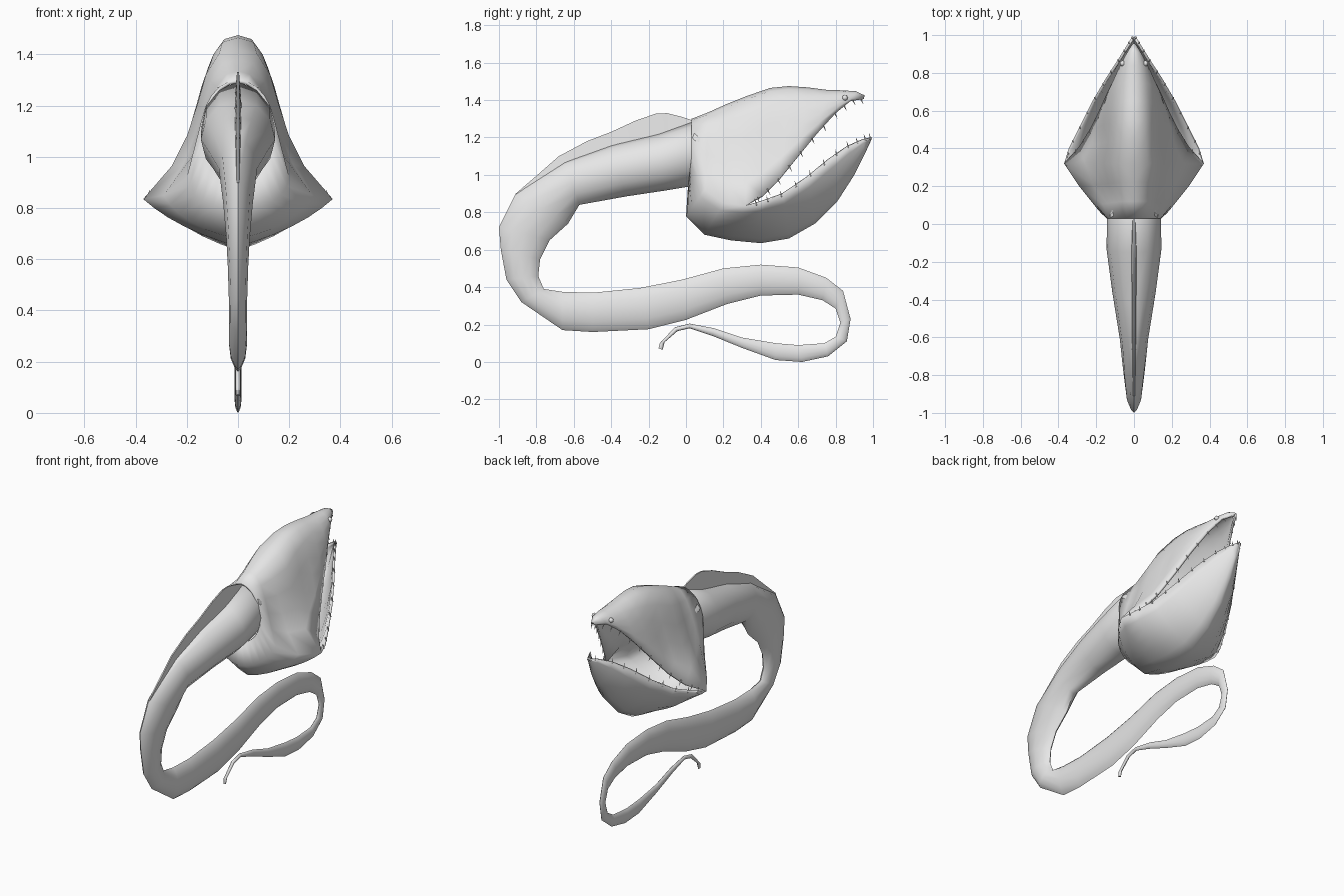
import bpy, bmesh, math
from mathutils import Vector

if "Cube" in bpy.data.objects:
    bpy.data.objects.remove(bpy.data.objects["Cube"])

skin = bpy.data.materials.new("pale_grey_skin")
skin.diffuse_color = (0.8, 0.8, 0.8, 1)
skin.use_nodes = True
skin.node_tree.nodes["Principled BSDF"].inputs["Base Color"].default_value = skin.diffuse_color


def make(name, bm, angle=50):
    bmesh.ops.recalc_face_normals(bm, faces=bm.faces)
    me = bpy.data.meshes.new(name)
    bm.to_mesh(me)
    bm.free()
    ob = bpy.data.objects.new(name, me)
    bpy.context.collection.objects.link(ob)
    me.materials.append(skin)
    bpy.ops.object.select_all(action='DESELECT')
    ob.select_set(True)
    bpy.context.view_layer.objects.active = ob
    bpy.ops.object.shade_smooth_by_angle(angle=math.radians(angle))
    return ob


def loft(bm, rows, closed):
    vs = [[bm.verts.new(p) for p in r] for r in rows]
    n = len(rows[0])
    for a, b in zip(vs, vs[1:]):
        for j in range(n if closed else n - 1):
            k = (j + 1) % n
            bm.faces.new((a[j], a[k], b[k], b[j]))
    return vs


# Body and tail: outer y,z / inner y,z / half width
body = [
    (.12, 1.25, .10, 1.0, .12), (.05, 1.29, .03, .94, .143), (-.15, 1.22, -.12, .915, .145),
    (-.4, 1.16, -.32, .885, .115), (-.65, 1.07, -.57, .84, .075), (-.91, .9, -.63, .74, .058),
    (-1, .72, -.73, .65, .046), (-.99, .6, -.78, .55, .04), (-.96, .44, -.79, .46, .036),
    (-.88, .32, -.76, .39, .035), (-.66, .17, -.66, .375, .035), (-.5, .16, -.5, .37, .035),
    (-.2, .175, -.25, .395, .032), (0, .225, -.02, .44, .03), (.22, .31, .2, .5, .028),
    (.4, .355, .4, .52, .025), (.6, .36, .6, .505, .022), (.73, .33, .75, .45, .018),
    (.8, .285, .84, .38, .015), (.825, .21, .88, .23, .013), (.8, .135, .86, .11, .013),
    (.74, .1, .76, .03, .013), (.6, .09, .62, 0, .013), (.48, .1, .48, .01, .013),
    (.3, .13, .3, .075, .012), (.15, .18, .14, .14, .011), (.02, .205, .02, .18, .01),
    (-.06, .185, -.045, .165, .01), (-.14, .1, -.115, .105, .01), (-.147, .072, -.125, .065, .007)]
rows = []
for i, (oy, oz, iy, iz, w) in enumerate(body):
    e = 1 + 0.5 * min(1, max(0, (i - 2) / 3))  # round neck turns into a lens-shaped tail
    ring = []
    for j in range(12):
        a = math.tau * j / 12
        c, s = math.cos(a), math.sin(a)
        ring.append((w * math.copysign(abs(c) ** e, c),
                     (oy + iy) / 2 + (oy - iy) / 2 * s, (oz + iz) / 2 + (oz - iz) / 2 * s))
    rows.append(ring)
bm = bmesh.new()
vs = loft(bm, rows, True)
bm.faces.new(vs[0])
bm.faces.new(vs[-1])
make("body_and_tail", bm)

# Dorsal fin: thin ridge that tapers to its edge
crest = [(.04, 1.29), (-.02, 1.31), (-.1, 1.33), (-.16, 1.328), (-.27, 1.29),
         (-.4, 1.23), (-.53, 1.18), (-.68, 1.1), (-.8, .995), (-.91, .9)]
base = [(.04, 1.2), (-.03, 1.19), (-.1, 1.18), (-.16, 1.17), (-.26, 1.15),
        (-.38, 1.12), (-.5, 1.07), (-.64, 1.0), (-.74, .92), (-.83, .85)]
bm = bmesh.new()
vs = loft(bm, [[(-.016, *b), (-.004, *c), (.004, *c), (.016, *b)]
               for c, b in zip(crest, base)], True)
bm.faces.new(vs[0])
bm.faces.new(vs[-1])
make("dorsal_fin", bm, 40)

# Head: centre line y,z / side or lip x,y,z / shape blend
side = [(.145, .03, 1.1), (.2, .1, .92), (.29, .2, .85), (.37, .32, .835)]
up_lip = side + [(.29, .41, .89), (.235, .5, .98), (.185, .6, 1.1), (.14, .7, 1.22),
                 (.09, .8, 1.33), (.05, .88, 1.395), (.012, .95, 1.405)]
up_mid = [(.03, 1.3), (.12, 1.335), (.22, 1.38), (.32, 1.42), (.45, 1.465), (.55, 1.475),
          (.65, 1.468), (.75, 1.455), (.84, 1.452), (.91, 1.447), (.955, 1.425)]
flare = [0, .5, .85, 1, .85, .55, .3, .1, 0, 0, 0]
low_lip = side + [(.345, .4, .85), (.285, .52, .895), (.22, .65, .985), (.15, .77, 1.085),
                  (.085, .87, 1.155), (.035, .95, 1.19), (.008, .995, 1.2)]
low_mid = [(.01, .93), (0, .78), (.1, .68), (.24, .65), (.4, .635), (.55, .66),
           (.69, .74), (.81, .86), (.9, 1.0), (.955, 1.11), (.99, 1.185)]
roundness = [1, .9, .6, .35, .4, .45, .5, .6, .7, .8, .9]
bell_x = [0, .2, .34, .43, .54, .7, 1]
bell_z = [0, .03, .17, .37, .58, .78, 1]
up_rows, low_rows = [], []
for (x, y, z), (my, mz), f in zip(up_lip, up_mid, flare):
    row = []
    for j in range(7):
        a = math.pi / 2 * j / 6
        fx = f * bell_x[j] + (1 - f) * math.sin(a)
        fz = f * bell_z[j] + (1 - f) * (1 - math.cos(a))
        row.append((x * fx, my + (y - my) * fz, mz + (z - mz) * fz))
    up_rows.append(row)
for (x, y, z), (my, mz), r in zip(low_lip, low_mid, roundness):
    row = []
    for j in range(7):
        a = math.pi / 2 * j / 6
        fx = r * math.sin(a) + (1 - r) * j / 6
        fz = r * (1 - math.cos(a)) + (1 - r) * j / 6
        row.append((x * fx, my + (y - my) * fz, mz + (z - mz) * fz))
    low_rows.append(row)
bm = bmesh.new()
loft(bm, up_rows, False)
loft(bm, low_rows, False)
bmesh.ops.mirror(bm, geom=bm.verts[:] + bm.edges[:] + bm.faces[:], axis='X', merge_dist=.0005)
bmesh.ops.remove_doubles(bm, verts=bm.verts, dist=.0005)
head = make("head_and_jaws", bm, 60)
shell = head.modifiers.new("shell", 'SOLIDIFY')
shell.thickness = .014
shell.offset = -1


# Teeth: small cones along both lips
def along(path, t):
    k = min(int(t), len(path) - 2)
    return Vector(path[k]).lerp(Vector(path[k + 1]), t - k)


bm = bmesh.new()
for lip, aim in ((up_lip, Vector((-.1, .45, -.9))), (low_lip, Vector((-.1, -.3, .95)))):
    for i in range(11):
        p = along(lip, 3.7 + i * .61)
        for sx in (1, -1):
            d = Vector((aim.x * sx, aim.y, aim.z)).normalized()
            q = Vector(((p.x - .004) * sx, p.y, p.z)) + d * .01
            m = d.to_track_quat('Z', 'Y').to_matrix().to_4x4()
            m.translation = q
            bmesh.ops.create_cone(bm, cap_ends=True, segments=5, radius1=.005,
                                  radius2=.0005, depth=.036, matrix=m)
make("teeth", bm, 40)

# Eyes
for sx, name in ((1, "eye_right"), (-1, "eye_left")):
    bm = bmesh.new()
    bmesh.ops.create_uvsphere(bm, u_segments=12, v_segments=8, radius=.015)
    bmesh.ops.translate(bm, verts=bm.verts, vec=(.06 * sx, .85, 1.412))
    make(name, bm)
